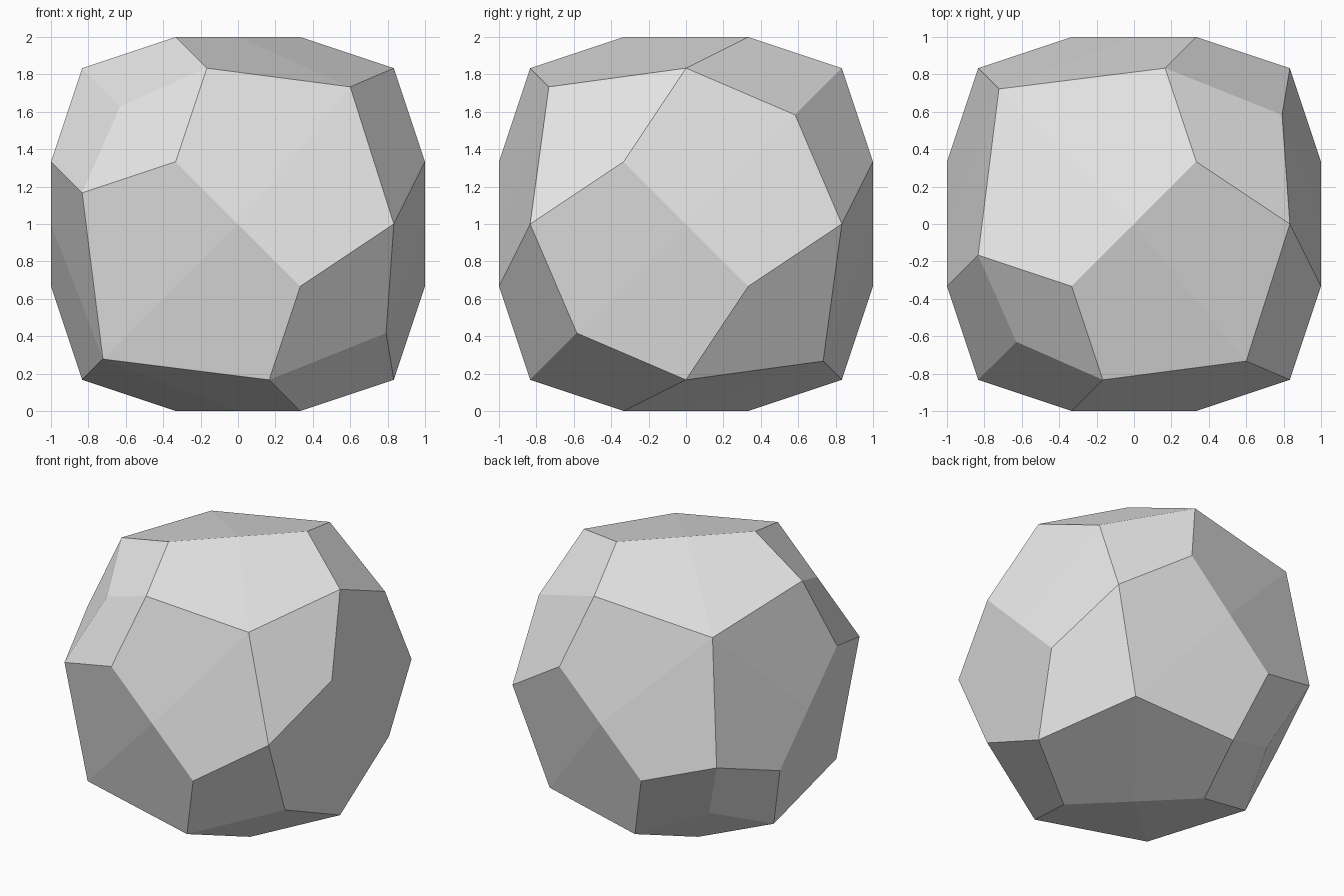
import bpy
import bmesh
from mathutils import Vector

default = bpy.data.objects.get("Cube")
if default:
    bpy.data.objects.remove(default, do_unlink=True)

# One plain grey material
grey = bpy.data.materials.new("light_grey")
grey.use_nodes = True
colour = (0.8, 0.8, 0.8, 1.0)
grey.diffuse_color = colour
grey.node_tree.nodes["Principled BSDF"].inputs["Base Color"].default_value = colour

# Cube cage, each face split by the diagonal that starts at its hub corner
hubs = [Vector((-1, 1, 1)), Vector((-1, -1, -1)), Vector((1, 1, 1))]
bm = bmesh.new()
bmesh.ops.create_cube(bm, size=2)
for face in list(bm.faces):
    corners = list(face.verts)
    start = next(i for hub in hubs for i, v in enumerate(corners)
                 if (v.co - hub).length < 0.01)
    bmesh.utils.face_split(face, corners[start], corners[(start + 2) % 4])
bmesh.ops.translate(bm, verts=bm.verts, vec=(0, 0, 1))

mesh = bpy.data.meshes.new("faceted_ball")
bm.to_mesh(mesh)
bm.free()
mesh.materials.append(grey)
ball = bpy.data.objects.new("faceted_ball", mesh)
bpy.context.collection.objects.link(ball)

# A single rounding step, left flat shaded
rounding = ball.modifiers.new("rounding", "SUBSURF")
rounding.levels = 1
rounding.render_levels = 1
rounding.use_limit_surface = False
